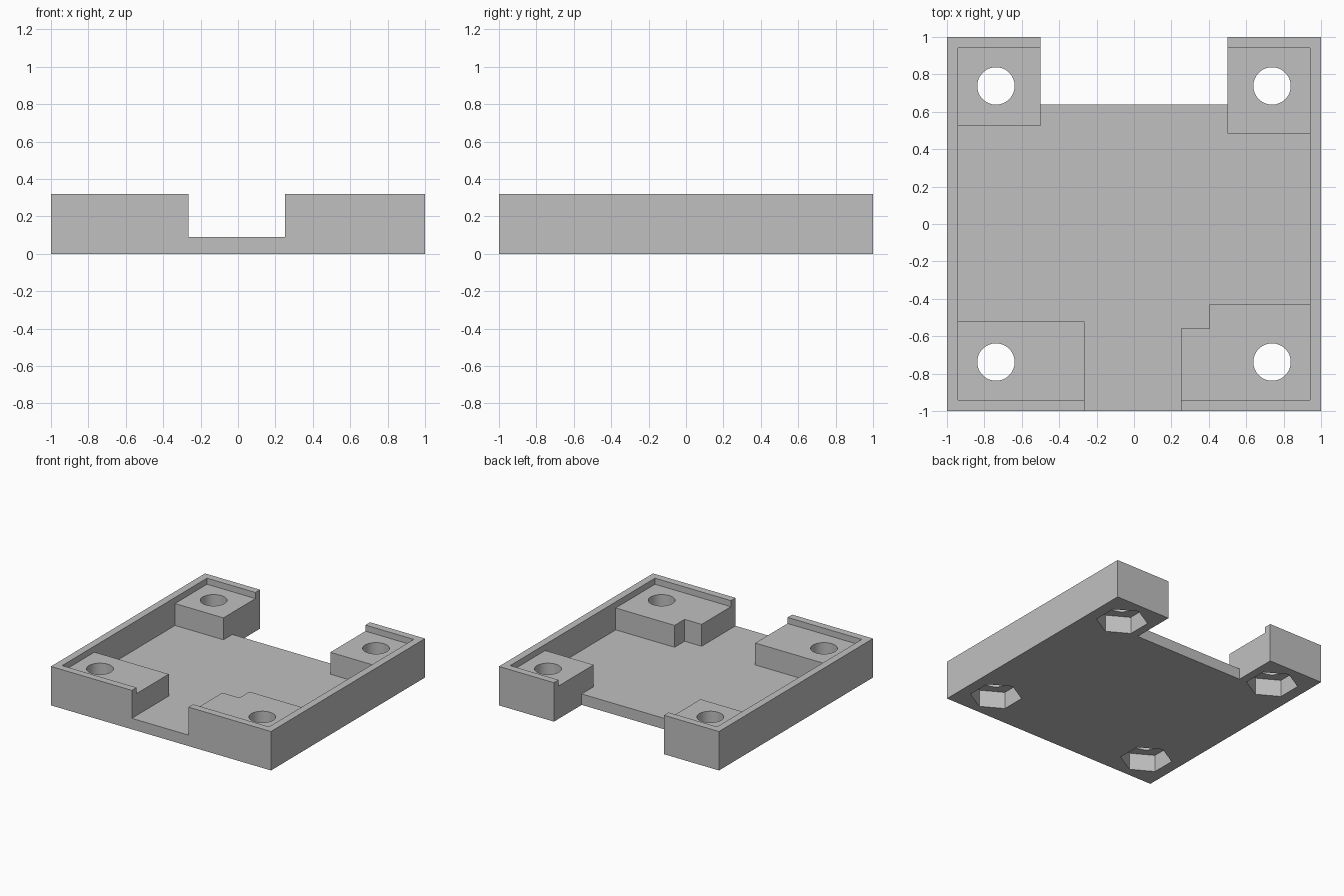
import bpy, bmesh, math

if "Cube" in bpy.data.objects:
    bpy.data.objects.remove(bpy.data.objects["Cube"])

grey = bpy.data.materials.new("plain grey")
grey.use_nodes = True
colour = (0.53, 0.53, 0.53, 1)
grey.diffuse_color = colour
grey.node_tree.nodes["Principled BSDF"].inputs["Base Color"].default_value = colour


def prism(name, outline, bottom, top):
    """Extrude a flat outline between two heights."""
    bm = bmesh.new()
    face = bm.faces.new([bm.verts.new((x, y, bottom)) for x, y in outline])
    grown = bmesh.ops.extrude_face_region(bm, geom=[face])["geom"]
    bmesh.ops.translate(bm, vec=(0, 0, top - bottom),
                        verts=[v for v in grown if isinstance(v, bmesh.types.BMVert)])
    bmesh.ops.recalc_face_normals(bm, faces=bm.faces)
    mesh = bpy.data.meshes.new(name)
    bm.to_mesh(mesh)
    bm.free()
    mesh.materials.append(grey)
    obj = bpy.data.objects.new(name, mesh)
    bpy.context.collection.objects.link(obj)
    return obj


def ring(cx, cy, radius, sides, turn=0):
    steps = [turn + math.tau * i / sides for i in range(sides)]
    return [(cx + radius * math.cos(a), cy + radius * math.sin(a)) for a in steps]


HEIGHT, PAD, FLOOR, WALL, OVER = 0.32, 0.27, 0.09, 0.94, 1.1

# Solid block with the open notch in the back edge
tray = prism("mounting_tray", [(-1, -1), (1, -1), (1, 1), (0.5, 1), (0.5, 0.64),
                               (-0.5, 0.64), (-0.5, 1), (-1, 1)], 0, HEIGHT)

# Shallow recess that leaves the rim above the corner pads
cutters = [prism("rim_cutter", [(-WALL, -WALL), (WALL, -WALL), (WALL, WALL),
                                (-WALL, WALL)], PAD, 0.5)]

# Deep pocket between the pads, open at front and back
cutters.append(prism("pocket_cutter", [
    (-WALL, -0.52), (-0.265, -0.52), (-0.265, -OVER), (0.25, -OVER), (0.25, -0.56),
    (0.405, -0.56), (0.405, -0.43), (WALL, -0.43), (WALL, 0.485), (0.5, 0.485),
    (0.5, OVER), (-0.5, OVER), (-0.5, 0.525), (-WALL, 0.525)], FLOOR, 0.5))

# Screw holes with hexagonal nut recesses underneath
for x in (-0.738, 0.738):
    for y in (-0.738, 0.738):
        cutters.append(prism("screw_hole_cutter", ring(x, y, 0.1, 48), -0.1, 0.5))
        cutters.append(prism("nut_recess_cutter", ring(x, y, 0.195, 6, math.pi / 6), -0.1, 0.14))

for cutter in cutters:
    cutter.hide_render = True
    cut = tray.modifiers.new(cutter.name, "BOOLEAN")
    cut.operation, cut.solver, cut.object = "DIFFERENCE", "EXACT", cutter

# Bake the cuts and drop the helpers
graph = bpy.context.evaluated_depsgraph_get()
baked = bpy.data.meshes.new_from_object(tray.evaluated_get(graph))
tray.modifiers.clear()
tray.data = baked
for cutter in cutters:
    bpy.data.objects.remove(cutter)

bpy.ops.object.select_all(action="DESELECT")
tray.select_set(True)
bpy.context.view_layer.objects.active = tray
bpy.ops.object.shade_smooth_by_angle(angle=math.radians(30))
